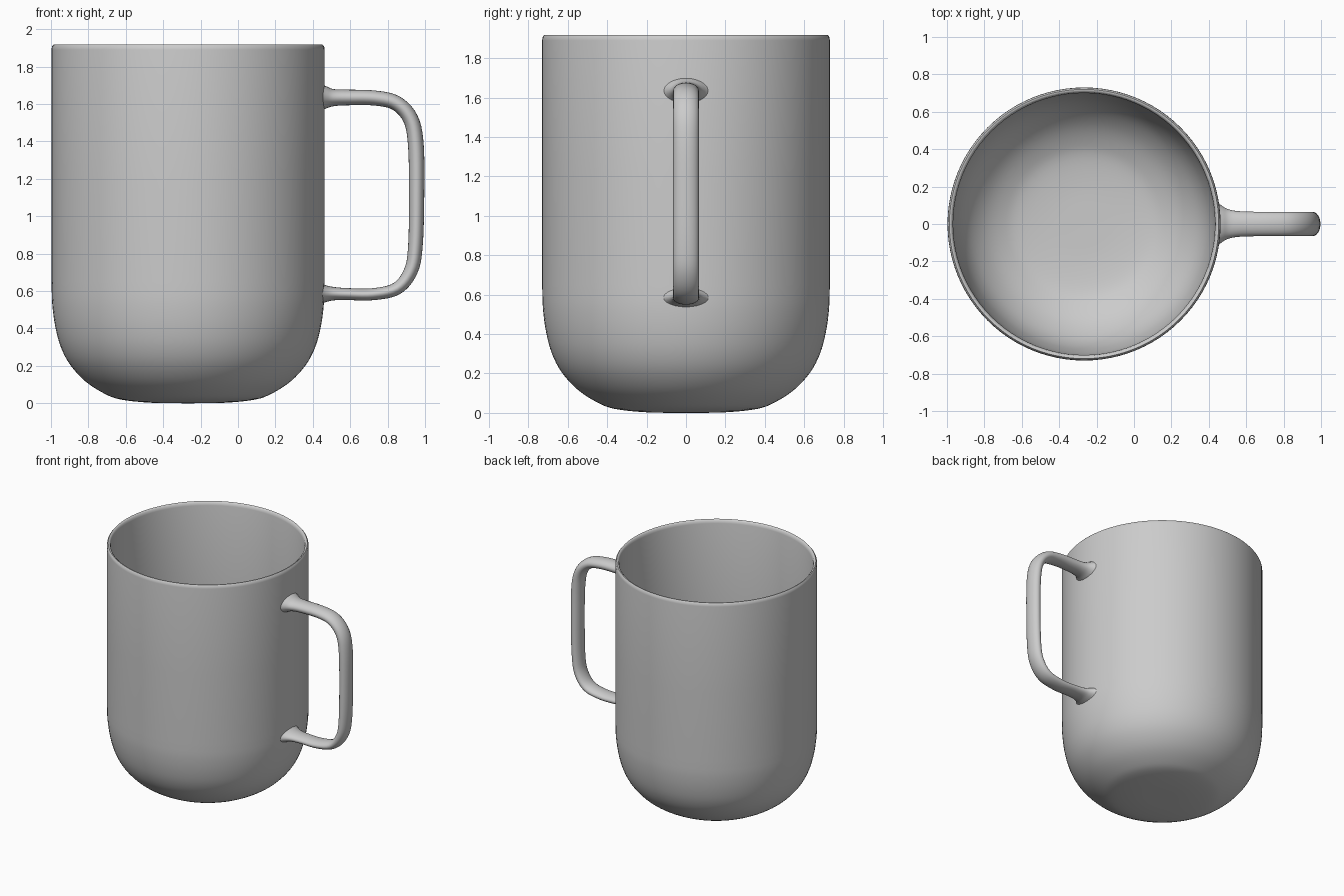
import bpy, bmesh, math
from mathutils import Vector

if "Cube" in bpy.data.objects:
    bpy.data.objects.remove(bpy.data.objects["Cube"])

CX, SEG = -0.267, 96  # body axis, lathe segments


def catmull(pts, n):
    """Smooth interpolation through a list of tuples."""
    v = [Vector(p) for p in pts]
    v = [v[0] * 2 - v[1]] + v + [v[-1] * 2 - v[-2]]
    out = []
    for a, b, c, d in zip(v, v[1:], v[2:], v[3:]):
        for i in range(n):
            t = i / n
            out.append(0.5 * (2 * b + (c - a) * t + (2 * a - 5 * b + 4 * c - d) * t * t
                              + (3 * b - a - 3 * c + d) * t ** 3))
    return out + [v[-2]]


def finish(name, bm):
    bmesh.ops.recalc_face_normals(bm, faces=bm.faces)
    me = bpy.data.meshes.new(name)
    bm.to_mesh(me)
    bm.free()
    ob = bpy.data.objects.new(name, me)
    bpy.context.collection.objects.link(ob)
    bpy.ops.object.select_all(action='DESELECT')
    ob.select_set(True)
    bpy.context.view_layer.objects.active = ob
    bpy.ops.object.shade_smooth_by_angle(angle=math.radians(50))
    return ob


def skin(bm, rings, caps=False):
    """Bridge equal-length vertex rings with quads."""
    for r, s in zip(rings, rings[1:]):
        for i in range(len(r)):
            j = (i + 1) % len(r)
            bm.faces.new((r[i], r[j], s[j], s[i]))
    if caps:
        bm.faces.new(rings[0])
        bm.faces.new(rings[-1])


# Mug body: rounded base, straight wall, thin rim, hollow inside
outer = catmull([(0.02, 0), (0.2, 0.003), (0.36, 0.02), (0.45, 0.053), (0.55, 0.118),
                 (0.63, 0.205), (0.68, 0.3), (0.71, 0.41), (0.726, 0.53), (0.73, 0.65)], 4)
inner = catmull([(0.70, 0.65), (0.696, 0.53), (0.68, 0.42), (0.652, 0.315), (0.605, 0.225),
                 (0.53, 0.143), (0.44, 0.084), (0.35, 0.05), (0.2, 0.033), (0.02, 0.03)], 4)
rim = [(0.73, 1.2), (0.73, 1.89), (0.728, 1.907), (0.72, 1.917), (0.713, 1.917),
       (0.704, 1.908), (0.70, 1.89), (0.70, 1.2)]
bm = bmesh.new()
rings = []
for r, z in [tuple(p) for p in outer] + rim + [tuple(p) for p in inner]:
    rings.append([bm.verts.new((CX + r * math.cos(2 * math.pi * i / SEG),
                                r * math.sin(2 * math.pi * i / SEG), z)) for i in range(SEG)])
skin(bm, rings, caps=True)
finish("mug_body", bm)

# Handle: elliptical sweep, flared where it meets the wall
# stations: x, z, half width in y, half thickness
stations = [(0.442, 1.635, 0.125, 0.072), (0.47, 1.635, 0.098, 0.06), (0.51, 1.634, 0.077, 0.046),
            (0.58, 1.635, 0.067, 0.042), (0.73, 1.632, 0.065, 0.04), (0.845, 1.605, 0.065, 0.04),
            (0.923, 1.52, 0.065, 0.041), (0.951, 1.38, 0.065, 0.042), (0.955, 1.12, 0.065, 0.041),
            (0.949, 0.85, 0.065, 0.039), (0.925, 0.71, 0.065, 0.037), (0.85, 0.614, 0.065, 0.034),
            (0.72, 0.583, 0.065, 0.032), (0.58, 0.584, 0.067, 0.032), (0.51, 0.586, 0.077, 0.036),
            (0.47, 0.586, 0.098, 0.045), (0.442, 0.586, 0.125, 0.055)]
path = catmull(stations, 5)
bm = bmesh.new()
rings = []
for k, p in enumerate(path):
    a, b = path[max(k - 1, 0)], path[min(k + 1, len(path) - 1)]
    t = Vector((b[0] - a[0], 0, b[1] - a[1])).normalized()
    n = Vector((-t.z, 0, t.x))
    ring = []
    for i in range(24):
        u = 2 * math.pi * i / 24
        co = Vector((p[0], 0, p[1])) + n * p[3] * math.cos(u) + Vector((0, p[2] * math.sin(u), 0))
        ring.append(bm.verts.new(co))
    rings.append(ring)
skin(bm, rings, caps=True)
finish("handle", bm)
